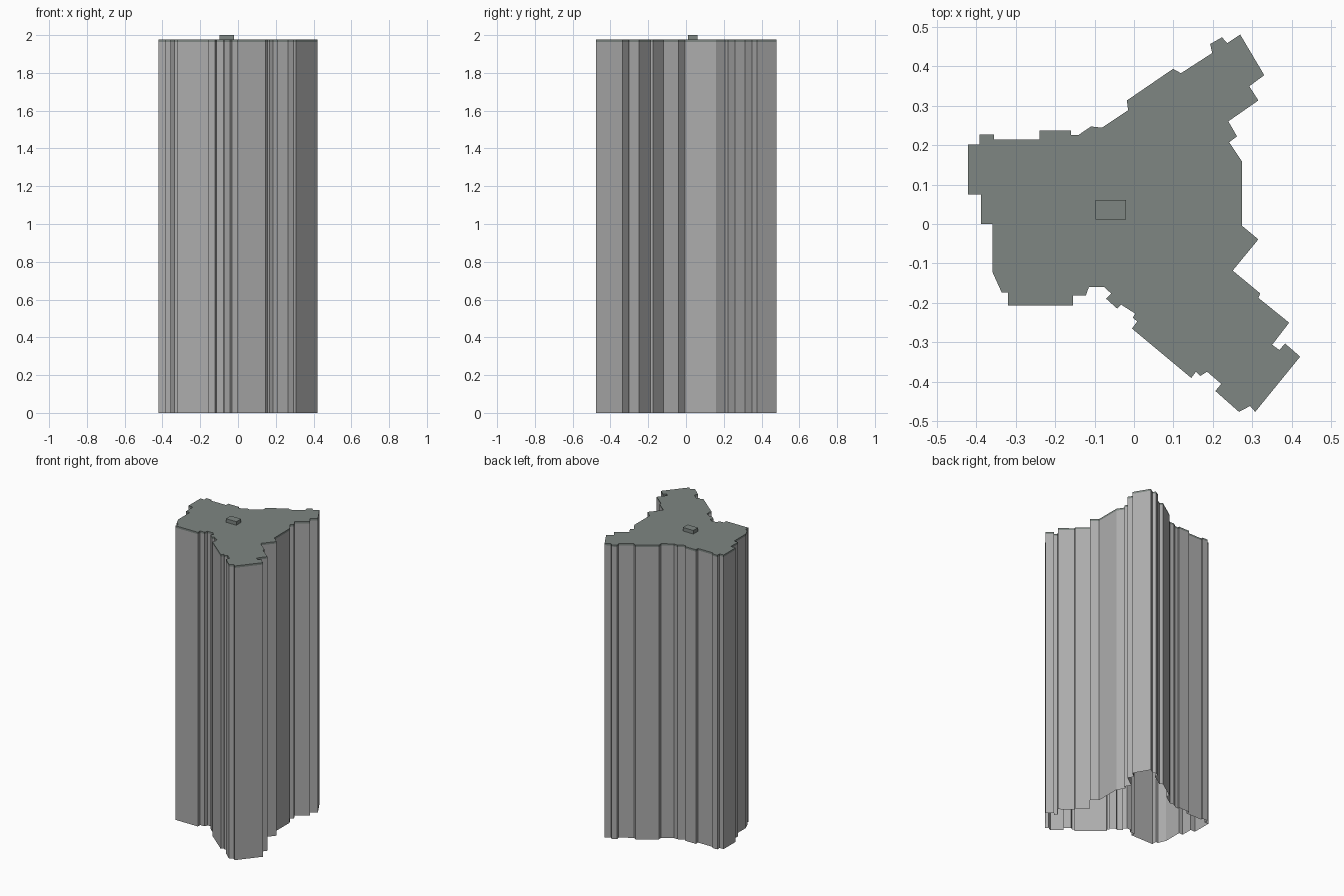
import bpy
import bmesh
from mathutils import Vector

default_cube = bpy.data.objects.get("Cube")
if default_cube:
    bpy.data.objects.remove(default_cube, do_unlink=True)

WALL_TOP, ROOF_TOP, TOWER_TOP = 1.963, 1.976, 2.0

# Floor plan, clockwise from the west end, in thousandths of a unit
west_wing_back = [(-421, 75), (-421, 202), (-392, 202), (-392, 227), (-355, 227),
                  (-355, 214), (-239, 214), (-239, 237), (-160, 237), (-160, 226),
                  (-140, 226), (-109, 247), (-81, 244)]
northeast_wing = [(-15, 288), (-18, 313), (99, 393), (119, 382), (198, 433),
                  (193, 456), (223, 473), (236, 458), (269, 480), (330, 377),
                  (292, 349), (315, 313), (239, 260), (261, 222), (241, 207), (273, 159)]
southeast_wing = [(273, -4), (315, -39), (250, -118), (320, -176), (315, -187),
                  (393, -250), (350, -306), (368, -319), (383, -303), (421, -336),
                  (307, -476), (294, -461), (266, -476), (206, -423), (221, -405),
                  (185, -374), (168, -385), (157, -374), (145, -390), (-5, -265),
                  (8, -247), (-3, -237), (3, -227)]
west_wing_front = [(-33, -204), (-43, -214), (-71, -189), (-58, -176), (-76, -159),
                   (-114, -159), (-122, -181), (-154, -181), (-154, -206), (-319, -206),
                   (-319, -174), (-335, -174), (-358, -123), (-358, 0), (-387, 0), (-387, 75)]
floor_plan = [Vector(point) / 1000 for point in
              west_wing_back + northeast_wing + southeast_wing + west_wing_front]


def make_material(name, colour):
    material = bpy.data.materials.new(name)
    material.use_nodes = True
    material.diffuse_color = colour
    shader = next(node for node in material.node_tree.nodes if node.type == "BSDF_PRINCIPLED")
    shader.inputs["Base Color"].default_value = colour
    return material


def make_prism(name, outline, bottom, top, material, capped=True):
    """Raise a clockwise outline into flat walls, with optional end caps."""
    bm = bmesh.new()
    lower = [bm.verts.new((p.x, p.y, bottom)) for p in outline]
    upper = [bm.verts.new((p.x, p.y, top)) for p in outline]
    for i in range(len(outline)):
        # Index i - 1 wraps round to close the loop
        bm.faces.new((lower[i], lower[i - 1], upper[i - 1], upper[i]))
    if capped:
        bm.faces.new(lower)
        bm.faces.new(reversed(upper))
    mesh = bpy.data.meshes.new(name)
    bm.to_mesh(mesh)
    bm.free()
    mesh.materials.append(material)
    prism = bpy.data.objects.new(name, mesh)
    bpy.context.collection.objects.link(prism)
    return prism


wall_grey = make_material("wall grey", (0.42, 0.42, 0.42, 1))
roof_grey = make_material("roof green grey", (0.21, 0.24, 0.225, 1))

# Hollow facade, open underneath
make_prism("outer_walls", floor_plan, 0, WALL_TOP, wall_grey, capped=False)

# Thin roof slab flush with the walls
make_prism("roof_slab", floor_plan, WALL_TOP, ROOF_TOP, roof_grey)

# Small plant room on the roof
left, right, front, back = -0.097, -0.02, 0.011, 0.061
room_plan = [Vector(p) for p in ((left, front), (left, back), (right, back), (right, front))]
make_prism("roof_plant_room", room_plan, ROOF_TOP, TOWER_TOP, roof_grey)
